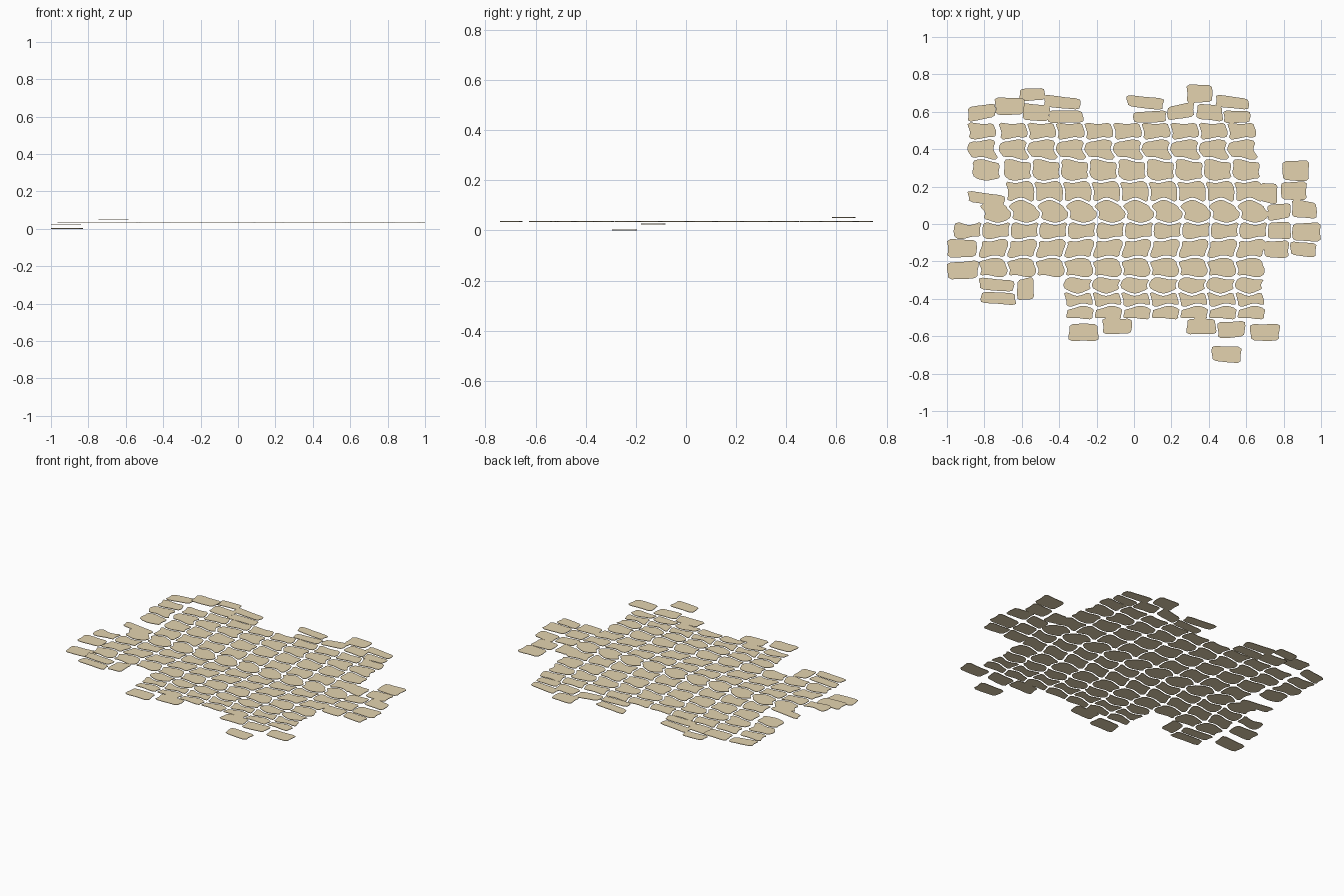
import bpy, bmesh, math, random

random.seed(4)
stone_mat = bpy.data.materials.new("sandy stone")
stone_mat.diffuse_color = (0.77, 0.65, 0.43, 1)

P = 0.1528      # column pitch
GAP = 0.013     # joint width
Z = 0.034       # main paving height
THICK = 0.003   # stone thickness

# chamfered unit square outline, counter-clockwise
side = (-0.78, -0.5, -0.25, 0, 0.25, 0.5, 0.78)
OUTLINE = ([(t, -1) for t in side] + [(1, t) for t in side] +
           [(-t, 1) for t in side] + [(-1, -t) for t in side])


def make_object(name, outlines):
    """Thin slabs from flat outlines."""
    bm = bmesh.new()
    for pts in outlines:
        low = [bm.verts.new(p) for p in pts]
        high = [bm.verts.new((x, y, z + THICK)) for x, y, z in pts]
        bm.faces.new(high)
        bm.faces.new(low[::-1])
        n = len(pts)
        for i in range(n):
            k = (i + 1) % n
            bm.faces.new((low[i], low[k], high[k], high[i]))
    me = bpy.data.meshes.new(name)
    bm.to_mesh(me)
    bm.free()
    me.materials.append(stone_mat)
    ob = bpy.data.objects.new(name, me)
    bpy.context.collection.objects.link(ob)


# Regular courses: top y, bottom y, x offset of the columns, first and last column
ROWS = [
    (0.545, 0.452, -0.035, -5, 4),
    (0.452, 0.345, -0.035, -5, 4),
    (0.345, 0.232, -0.010, -5, 4),
    (0.232, 0.122, 0.002, -4, 4),
    (0.122, 0.010, 0.030, -5, 4),
    (0.010, -0.080, 0.030, -6, 4),
    (-0.080, -0.182, 0.010, -5, 4),
    (-0.182, -0.285, 0.012, -5, 4),
    (-0.285, -0.367, 0.005, -2, 4),
    (-0.367, -0.440, 0.005, -2, 4),
    (-0.440, -0.512, 0.020, -2, 4),
]
# how strongly each joint between courses waves
WAVE = [0.004, 0.006, 0.008, 0.006, 0.013, 0.009, 0.007, 0.008, 0.006, 0.011, 0.009, 0.004]


def column_shift(y):
    """Column offset interpolated between course centres."""
    c = [((a + b) / 2, o) for a, b, o, _, _ in ROWS]
    if y >= c[0][0]:
        return c[0][1]
    for (y0, o0), (y1, o1) in zip(c, c[1:]):
        if y >= y1:
            return o0 + (o1 - o0) * (y0 - y) / (y0 - y1)
    return c[-1][1]


def joint_y(k, x):
    """Wavy horizontal joint above course k."""
    y = ROWS[k][0] if k < len(ROWS) else ROWS[-1][1]
    return y + WAVE[k] * math.sin(2 * math.pi * x / P + 1.9 * k)


field = []
for k, (top, bot, off, j0, j1) in enumerate(ROWS):
    for j in range(j0, j1 + 1):
        pts = []
        for u, v in OUTLINE:
            y = (top + bot) / 2 + v * (top - bot) / 2
            x = j * P + column_shift(y) + u * (P - GAP) / 2
            x += 0.007 * math.sin(55 * y + 1.3 * k)
            if j == -5 and y > 0.2:
                x -= 0.015
            yt = joint_y(k, x) - GAP / 2
            yb = joint_y(k + 1, x) + GAP / 2
            pts.append((x, yb + (yt - yb) * (v + 1) / 2, Z))
        field.append(pts)
make_object("paving_field", field)


def loose(x, y, w, h, tilt=0, z=Z):
    """Single irregular stone inside a w by h box; tilt slopes its long edges."""
    ph = random.uniform(0, 6.28)
    pts = []
    for u, v in OUTLINE:
        a = math.atan2(v, u)
        s = 0.96 + 0.04 * math.sin(3 * a + ph)
        pts.append((x + u * s * w / 2,
                    y + h / 2 * s * ((1 - abs(tilt)) * v + tilt * u), z))
    return pts


# Ragged edges of the paving: x, y, width, depth, tilt, height
TOP = [
    (-.815, .597, .15, .105, .25), (-.665, .63, .16, .094, 0, .05),
    (-.545, .692, .14, .075, .1), (-.385, .65, .20, .085, -.25),
    (-.525, .597, .15, .1, -.1), (-.365, .574, .19, .068, 0),
    (.06, .65, .20, .085, -.25), (.085, .573, .18, .068, .1),
    (.25, .602, .145, .105, .25), (.35, .697, .14, .098, 0),
    (.405, .596, .14, .1, -.15), (.525, .65, .18, .085, -.25),
    (.55, .573, .145, .066, 0),
]
SIDES = [
    (-.79, .136, .20, .085, -.3), (-.92, -.13, .16, .098, 0, .0235),
    (-.915, -.247, .17, .107, .1, 0), (.865, .285, .145, .11),
    (.722, .165, .09, .12, -.1), (.855, .177, .14, .1),
    (.775, .066, .125, .1, .15), (.91, .078, .135, .11, -.15),
    (.778, -.035, .125, .092), (.923, -.043, .155, .1),
    (.762, -.135, .135, .092), (.905, -.135, .14, .09, -.15),
]
BOTTOM = [
    (-.735, -.325, .19, .08, -.2), (-.725, -.397, .19, .075, -.15),
    (-.58, -.348, .09, .13, .1), (-.27, -.58, .16, .095, 0),
    (-.09, -.546, .16, .085, 0), (.36, -.548, .16, .085, 0),
    (.52, -.564, .15, .098, .1), (.7, -.579, .16, .092, 0),
    (.495, -.696, .16, .097, -.1),
]
for name, stones in (("back_edge_stones", TOP), ("side_edge_stones", SIDES),
                     ("front_edge_stones", BOTTOM)):
    make_object(name, [loose(*s) for s in stones])
